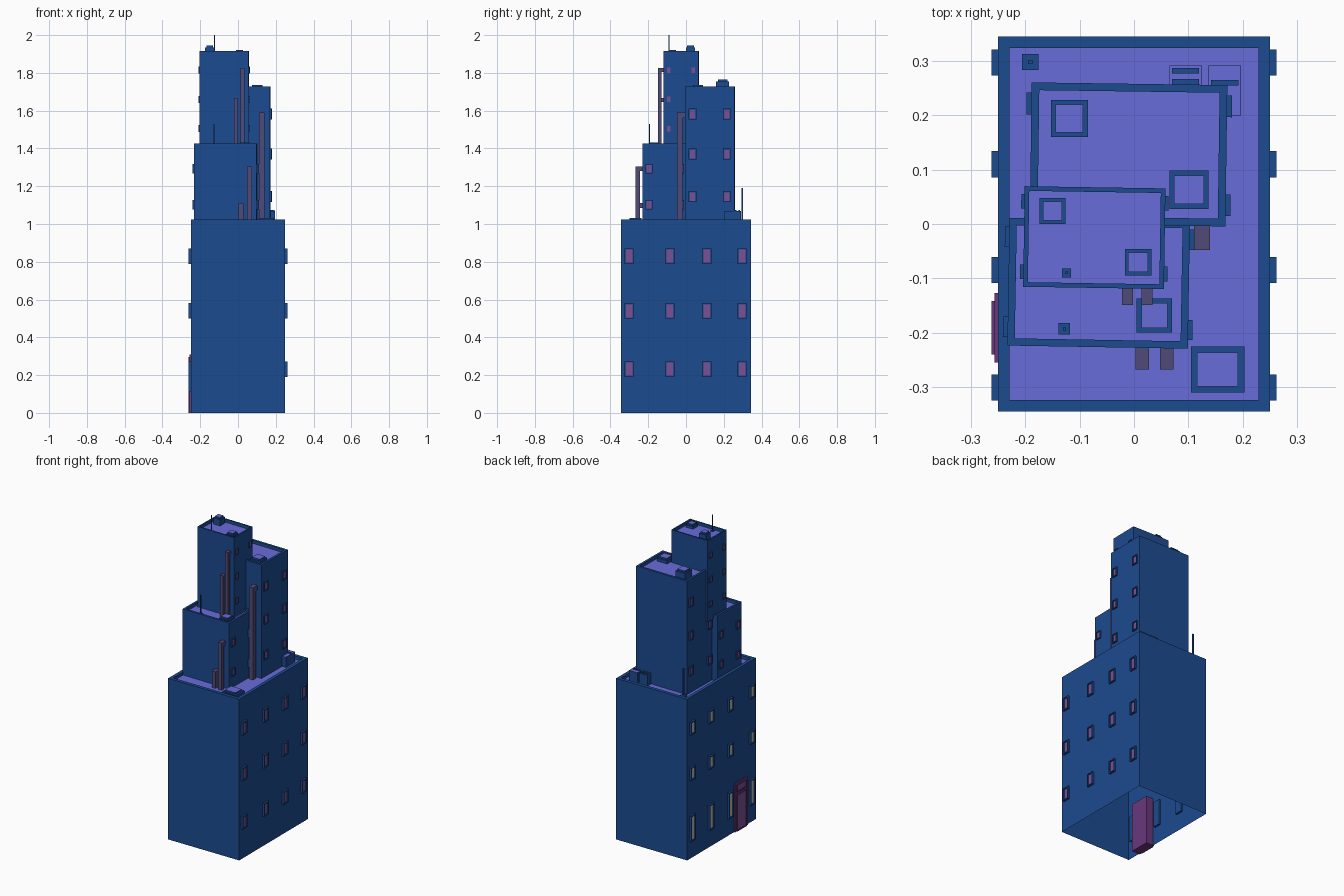
import bpy, bmesh
from mathutils import Matrix, Vector
from math import radians

if "Cube" in bpy.data.objects:
    bpy.data.objects.remove(bpy.data.objects["Cube"])


def mat(name, r, g, b):
    m = bpy.data.materials.new(name)
    m.diffuse_color = (r, g, b, 1)
    m.use_nodes = True
    m.node_tree.nodes["Principled BSDF"].inputs["Base Color"].default_value = m.diffuse_color
    return m


BLUE = mat("wall_blue", 0.012, 0.07, 0.28)
ROOF = mat("roof_violet", 0.14, 0.15, 0.70)
PANE = mat("pane_purple", 0.20, 0.08, 0.30)
PALE = mat("pane_pale", 0.50, 0.48, 0.42)
PIPE = mat("pipe_grey_violet", 0.08, 0.07, 0.19)
DOOR = mat("door_plum", 0.14, 0.04, 0.20)
I = Matrix.Identity(4)


def box(name, lo, hi, mats, face=None, inset=0, push=0, open_bottom=False, M=I):
    """Box from corner to corner; one face may be inset, pushed and recoloured."""
    lo, hi = Vector(lo), Vector(hi)
    bm = bmesh.new()
    bmesh.ops.create_cube(bm, size=1, matrix=Matrix.Translation((lo + hi) / 2) @ Matrix.Diagonal((*(hi - lo), 1)))
    bm.normal_update()
    bottom = min(bm.faces, key=lambda f: f.calc_center_median().z)
    if face:
        d = Vector(face)
        f = max(bm.faces, key=lambda q: q.normal.dot(d))
        bmesh.ops.inset_individual(bm, faces=[f], thickness=inset)
        f.material_index = 1
        e = bmesh.ops.extrude_discrete_faces(bm, faces=[f])["faces"][0]
        bmesh.ops.translate(bm, verts=e.verts, vec=d * push)
        # walls of the recess keep the body colour
        for q in bm.faces:
            q.material_index = int(q == e)
    if open_bottom:
        bmesh.ops.delete(bm, geom=[bottom], context='FACES_ONLY')
    bm.transform(M)
    me = bpy.data.meshes.new(name)
    bm.to_mesh(me)
    bm.free()
    for m in mats:
        me.materials.append(m)
    ob = bpy.data.objects.new(name, me)
    bpy.context.collection.objects.link(ob)
    return ob


def block(name, cx, cy, w, d, z0, z1, rim, rot, win_y, win_z, ww, wh, out, tall=False):
    """Hollow tower with sunken roof and framed windows on both x sides."""
    M = Matrix.Translation((cx, cy, 0)) @ Matrix.Rotation(radians(rot), 4, 'Z')
    box(name + "_walls", (-w/2, -d/2, z0), (w/2, d/2, z1), (BLUE, ROOF), (0, 0, 1), rim, -0.02, True, M)
    for s in (-1, 1):
        for i, z in enumerate(win_z):
            for y in win_y:
                a, b = z - wh/2, z + wh/2
                pane = PANE
                if tall and s < 0:
                    pane = PALE
                    if i == 0:
                        a = 0.11
                xs = sorted((s * (w/2 - out), s * (w/2 + out)))
                box(name + "_window", (xs[0], y - ww/2, a), (xs[1], y + ww/2, b),
                    (BLUE, pane), (s, 0, 0), ww * 0.2, -out * 0.6, M=M)


# main block and the three rooftop towers
block("base", 0, 0, 0.5, 0.69, 0, 1.025, 0.03, 0,
      (-0.301, -0.085, 0.11, 0.297), (0.232, 0.54, 0.83), 0.048, 0.082, 0.012, True)
block("back_tower", -0.01, 0.128, 0.36, 0.26, 1.0, 1.727, 0.02, -0.8,
      (-0.091, 0.091), (1.145, 1.37, 1.582), 0.04, 0.057, 0.009)
block("front_tower", -0.065, -0.109, 0.332, 0.235, 1.0, 1.425, 0.019, -1,
      (-0.083, 0.083), (1.103, 1.292), 0.037, 0.05, 0.008)
block("top_tower", -0.073, -0.025, 0.259, 0.185, 1.40, 1.915, 0.012, -0.9,
      (-0.065, 0.065), (1.505, 1.66, 1.815), 0.027, 0.037, 0.006)

# roof hatches: x0, x1, y0, y1, bottom, top, border
for x0, x1, y0, y1, z0, z1, b in (
        (0.105, 0.203, -0.31, -0.225, 1.0, 1.033, 0.016),
        (-0.153, -0.085, 0.16, 0.228, 1.70, 1.765, 0.012),
        (0.065, 0.137, 0.028, 0.098, 1.70, 1.737, 0.012),
        (0.005, 0.070, -0.20, -0.137, 1.40, 1.432, 0.012),
        (-0.174, -0.126, 0.0, 0.048, 1.89, 1.945, 0.009),
        (-0.017, 0.032, -0.095, -0.046, 1.89, 1.922, 0.009)):
    box("roof_hatch", (x0, y0, z0), (x1, y1, z1 - 0.01), (BLUE, ROOF), (0, 0, 1), b, 0.01)

# antennas: x, y, base half width, roof height, tip height
for x, y, h, z, tip in ((-0.191, 0.298, 0.015, 1.0, 1.19),
                        (-0.128, -0.193, 0.0105, 1.40, 1.53),
                        (-0.124, -0.090, 0.008, 1.89, 2.0)):
    box("antenna_foot", (x - h, y - h, z), (x + h, y + h, z + 1.2 * h), (BLUE,))
    p = h * 0.27
    box("antenna_pole", (x - p, y - p, z), (x + p, y + p, tip), (BLUE,))

# rooftop cooling units with louvre bars
for x0, x1, bars in ((0.065, 0.125, (0.282, 0.262)), (0.137, 0.197, (0.260,))):
    box("cooling_unit", (x0, 0.20, 1.0), (x1, 0.292, 1.07), (BLUE, ROOF), (0, 0, 1), 0.001, -0.001)
    for y in bars:
        box("cooling_louvre", (x0 + 0.005, y - 0.005, 1.065), (x1 - 0.005, y + 0.005, 1.075), (BLUE,))

# square pipes with an elbow into the wall: x0, x1, outer y, wall y, bottom, top
for x0, x1, y0, yw, z0, z1 in (
        (0.110, 0.140, -0.048, 0.005, 1.0, 1.59),
        (0.003, 0.028, -0.268, -0.222, 1.0, 1.11),
        (0.048, 0.073, -0.268, -0.222, 1.0, 1.305),
        (-0.022, -0.002, -0.149, -0.112, 1.40, 1.667),
        (0.014, 0.034, -0.149, -0.112, 1.40, 1.825)):
    t = x1 - x0
    box("pipe_riser", (x0, y0, z0), (x1, y0 + t, z1), (PIPE,))
    box("pipe_elbow", (x0, y0 + t, z1 - t), (x1, yw, z1), (PIPE,))

# street door on the left side
box("door_frame", (-0.257, -0.255, 0), (-0.20, -0.127, 0.31), (DOOR,))
box("door_leaf", (-0.262, -0.240, 0), (-0.25, -0.142, 0.235), (DOOR, PANE), (-1, 0, 0), 0.012, -0.003)
box("door_transom", (-0.262, -0.240, 0.25), (-0.25, -0.142, 0.295), (DOOR, PANE), (-1, 0, 0), 0.008, -0.003)
